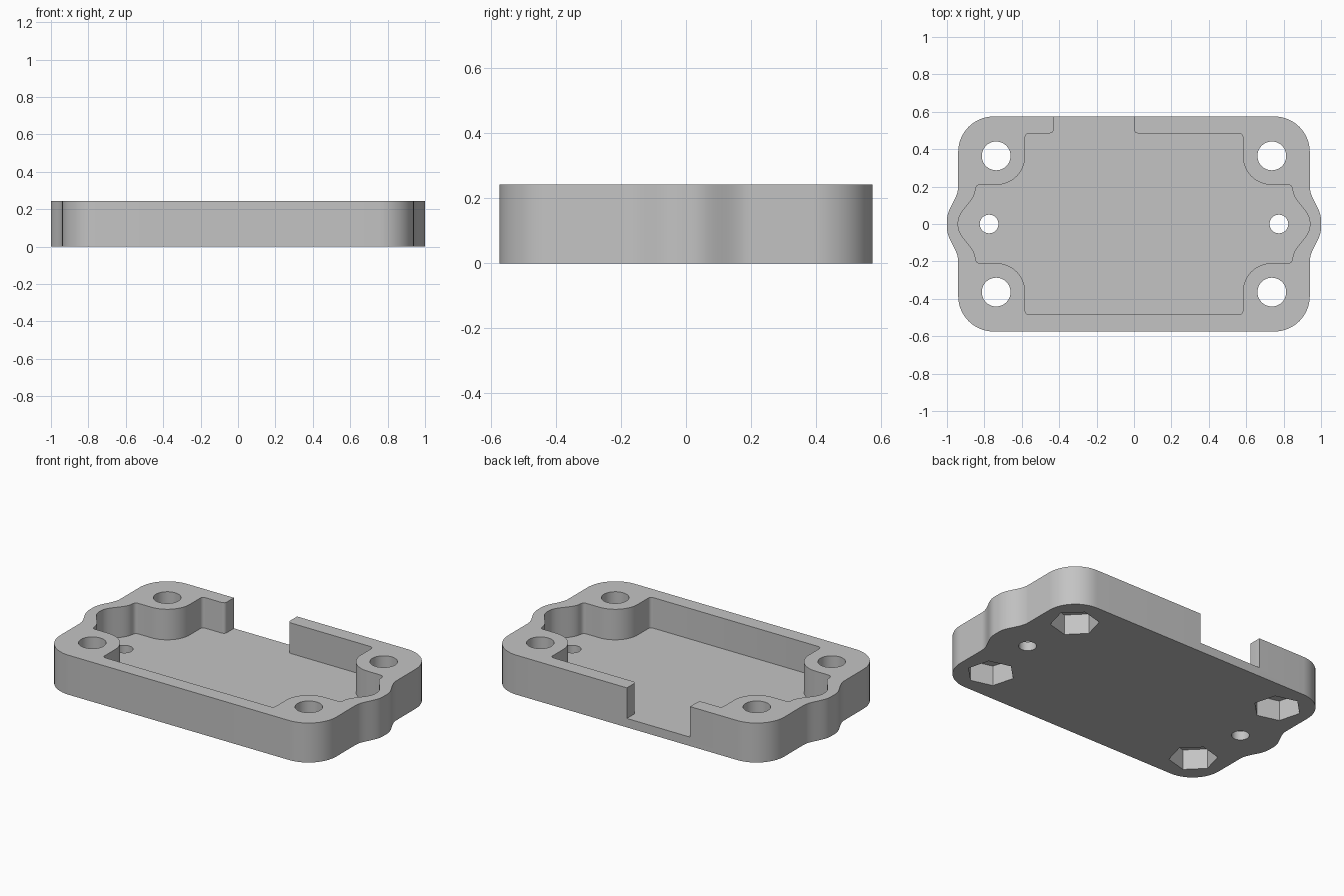
import bpy, bmesh
from math import sin, cos, radians, pi

if "Cube" in bpy.data.objects:
    bpy.data.objects.remove(bpy.data.objects["Cube"])

HEIGHT, FLOOR = 0.243, 0.055
BOSS_X, BOSS_Y = 0.737, 0.364
CORNERS = [(sx, sy) for sx in (1, -1) for sy in (1, -1)]

grey = bpy.data.materials.new("light_grey")
grey.use_nodes = True
color = (0.55, 0.55, 0.55, 1)
grey.diffuse_color = color
grey.node_tree.nodes["Principled BSDF"].inputs["Base Color"].default_value = color


def arc(cx, cy, r, start, end, steps):
    angles = [radians(start + (end - start) * i / steps) for i in range(steps + 1)]
    return [(cx + r * cos(a), cy + r * sin(a)) for a in angles]


def bulge(x_out, x_in, y_start, y_end, steps=14):
    """S-shaped curve easing from the tip of the bulge back to the straight side."""
    pts = []
    for i in range(steps + 1):
        t = i / steps
        ease = (1 - cos(pi * t)) / 2
        pts.append((x_out + (x_in - x_out) * ease, y_start + (y_end - y_start) * t))
    return pts


def full_loop(quarter, back=()):
    """Mirror a quarter outline to all four corners, with optional points at the back."""
    left_back = [(-x, y) for x, y in reversed(quarter)]
    left_front = [(-x, -y) for x, y in quarter]
    right_front = [(x, -y) for x, y in reversed(quarter)]
    return quarter + list(back) + left_back + left_front + right_front


def prism(name, outline, z0, z1):
    bm = bmesh.new()
    face = bm.faces.new([bm.verts.new((x, y, z0)) for x, y in outline])
    up = bmesh.ops.extrude_face_region(bm, geom=[face])["geom"]
    top = [v for v in up if isinstance(v, bmesh.types.BMVert)]
    bmesh.ops.translate(bm, verts=top, vec=(0, 0, z1 - z0))
    bmesh.ops.recalc_face_normals(bm, faces=bm.faces)
    mesh = bpy.data.meshes.new(name)
    bm.to_mesh(mesh)
    bm.free()
    mesh.materials.append(grey)
    obj = bpy.data.objects.new(name, mesh)
    bpy.context.collection.objects.link(obj)
    return obj


# Outer body: rounded plate with a small bulge on each end
body = prism("enclosure_base", full_loop(
    bulge(1.0, 0.94, 0.02, 0.2) + arc(0.75, 0.385, 0.19, 0, 90, 14)), 0, HEIGHT)

cutters = []

# Pocket that follows the bulges and wraps around the corner bosses
pocket = (bulge(0.94, 0.848, 0.01, 0.185)
          + arc(0.825, 0.187, 0.022, 10, 90, 4)
          + arc(BOSS_X, BOSS_Y, 0.155, 270, 180, 16)
          + arc(0.562, 0.465, 0.02, 0, 90, 4))
# Opening through the back wall, with rounded wall ends
opening = (arc(0.02, 0.505, 0.02, 270, 180, 4) + [(0, 0.7), (-0.43, 0.7)]
           + arc(-0.45, 0.505, 0.02, 0, -90, 4))
cutters.append(prism("pocket_cutter", full_loop(pocket, opening), FLOOR, 0.4))

# Screw holes through the bosses with hexagonal nut recesses underneath
for sx, sy in CORNERS:
    x, y = sx * BOSS_X, sy * BOSS_Y
    cutters.append(prism("screw_hole_cutter", arc(x, y, 0.077, 0, 360, 40)[:-1], -0.1, 0.4))
    turn = 15 * sx * sy
    cutters.append(prism("nut_recess_cutter",
                         arc(x, y, 0.137, turn, turn + 360, 6)[:-1], -0.1, 0.125))

# Small holes through the floor at each end
for sx in (1, -1):
    cutters.append(prism("floor_hole_cutter",
                         arc(sx * 0.775, 0, 0.05, 0, 360, 32)[:-1], -0.1, 0.2))

# Cut everything, then bake the result and drop the cutters
for cutter in cutters:
    cutter.hide_render = True
    mod = body.modifiers.new(cutter.name, "BOOLEAN")
    mod.operation = "DIFFERENCE"
    mod.solver = "EXACT"
    mod.object = cutter
bpy.context.view_layer.update()
graph = bpy.context.evaluated_depsgraph_get()
baked = bpy.data.meshes.new_from_object(body.evaluated_get(graph))
body.modifiers.clear()
body.data = baked
for cutter in cutters:
    bpy.data.objects.remove(cutter)

# Smooth curved walls, keep rims sharp
bpy.ops.object.select_all(action="DESELECT")
body.select_set(True)
bpy.context.view_layer.objects.active = body
bpy.ops.object.shade_smooth_by_angle(angle=radians(30))
